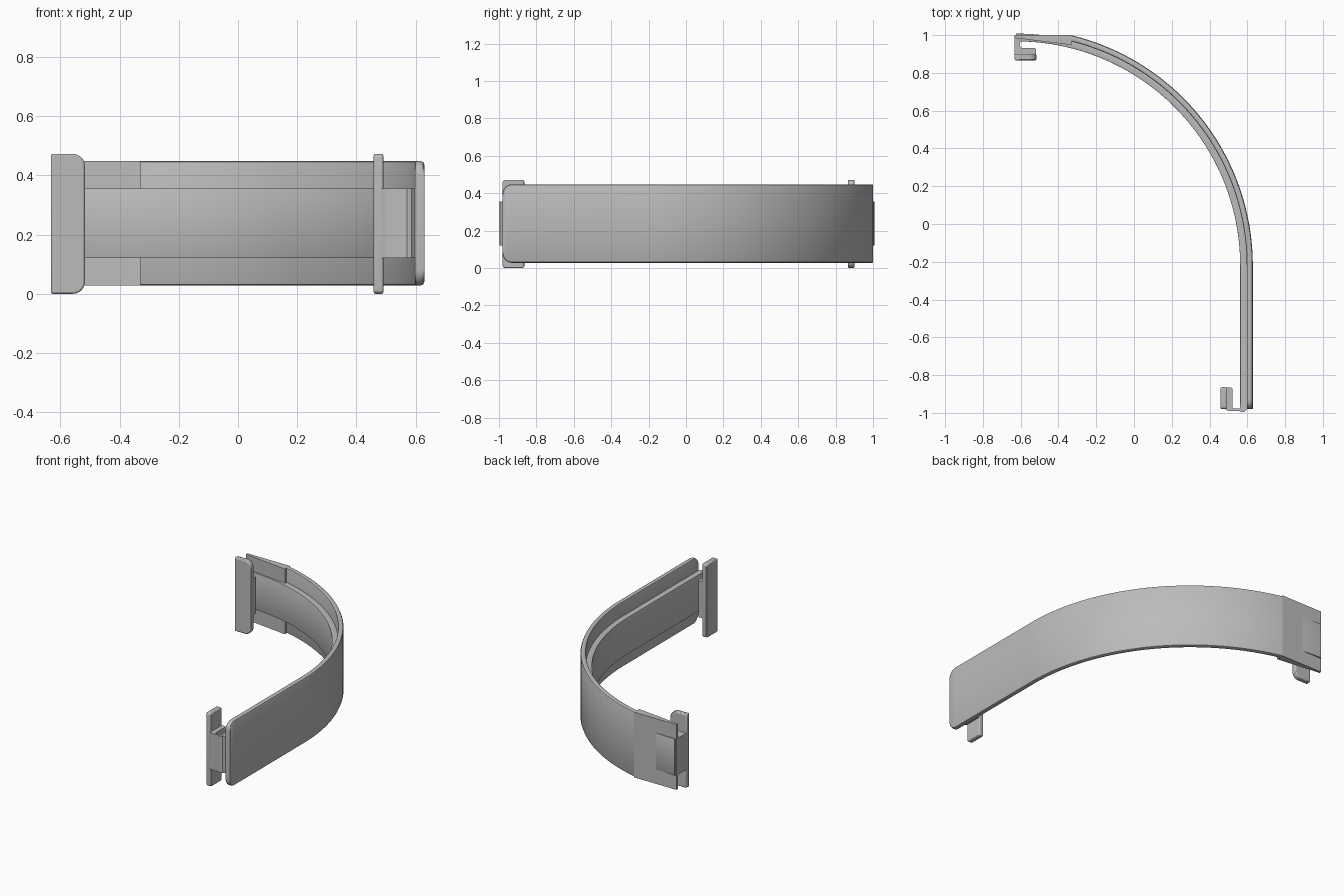
import bpy, bmesh
from math import sin, cos, pi, radians, sqrt

cube = bpy.data.objects.get("Cube")
if cube:
    bpy.data.objects.remove(cube, do_unlink=True)

GREY = (0.5, 0.5, 0.5, 1)
mat = bpy.data.materials.new("satin grey")
mat.use_nodes = True
mat.diffuse_color = GREY
mat.node_tree.nodes["Principled BSDF"].inputs["Base Color"].default_value = GREY

CX, CY = -0.625, -0.22      # centre of the bend
MID_Z = 0.238
RAIL_LOW, RAIL_HIGH = 0.12, 0.355


def finish(name, bm, bevel=0):
    bmesh.ops.recalc_face_normals(bm, faces=bm.faces)
    mesh = bpy.data.meshes.new(name)
    bm.to_mesh(mesh)
    bm.free()
    mesh.materials.append(mat)
    ob = bpy.data.objects.new(name, mesh)
    bpy.context.collection.objects.link(ob)
    if bevel:
        mod = ob.modifiers.new("soft edges", 'BEVEL')
        mod.width, mod.segments = bevel, 2
        mod.limit_method, mod.angle_limit = 'ANGLE', radians(40)
    bpy.ops.object.select_all(action='DESELECT')
    bpy.context.view_layer.objects.active = ob
    ob.select_set(True)
    bpy.ops.object.shade_smooth_by_angle(angle=radians(30))
    return ob


def sweep(name, r_in, r_out, half, end_y, end_deg, bevel_in, bevel_out, corner):
    """Strip along a straight run and a bend, with rounded free corners."""
    stations = []
    for i in range(9 if corner else 1):
        a = i / 8 * pi / 2
        stations.append((end_y + corner * (1 - cos(a)), 0, half - corner * (1 - sin(a))))
    steps = 48
    stations += [(CY, radians(end_deg) * i / steps, half) for i in range(steps + 1)]
    bm = bmesh.new()
    rings = []
    for y, a, h in stations:
        section = []
        for r, d in ((r_in, bevel_in), (r_out, bevel_out)):
            s = 1 if r == r_in else -1
            pair = [(r + s * d, h), (r + s * d * 0.3, h - d * 0.3), (r, h - d)]
            section += pair if s == 1 else pair[::-1]
        upper = section[:3]
        outer = section[3:]
        loop = upper + [(r, -z) for r, z in upper[::-1]]
        loop += [(r, -z) for r, z in outer[::-1]] + outer
        rings.append([bm.verts.new((CX + r * cos(a), y + r * sin(a), MID_Z + z))
                      for r, z in loop])
    n = len(rings[0])
    for p, q in zip(rings, rings[1:]):
        for i in range(n):
            bm.faces.new((p[i], p[(i + 1) % n], q[(i + 1) % n], q[i]))
    bm.faces.new(rings[0])
    bm.faces.new(rings[-1])
    return finish(name, bm)


def extrude(name, pts, z0, z1, bevel=0):
    """Plan outline raised between two heights."""
    bm = bmesh.new()
    face = bm.faces.new([bm.verts.new((x, y, z0)) for x, y in pts])
    new = bmesh.ops.extrude_face_region(bm, geom=[face])["geom"]
    bmesh.ops.translate(bm, vec=(0, 0, z1 - z0),
                        verts=[v for v in new if isinstance(v, bmesh.types.BMVert)])
    return finish(name, bm, bevel)


def bar(name, lo, hi, radius, is_corner, bevel):
    """Upright clip plate with chosen vertical-plane corners rounded."""
    bm = bmesh.new()
    bmesh.ops.create_cube(bm, size=1)
    for v in bm.verts:
        v.co = [(a + b) / 2 + c * (b - a) for a, b, c in zip(lo, hi, v.co)]
    edges = [e for e in bm.edges if is_corner((e.verts[0].co + e.verts[1].co) / 2, e)]
    bmesh.ops.bevel(bm, geom=edges, offset=radius, segments=6, profile=0.5, affect='EDGES')
    return finish(name, bm, bevel)


# Curved outer band and the raised rail along its inside
sweep("outer_band", 1.222, 1.254, 0.21, -0.98, 76.4, 0.008, 0.012, 0.05)
sweep("inner_rail", 1.187, 1.228, (RAIL_HIGH - RAIL_LOW) / 2, -0.98, 90, 0.002, 0.002, 0)

# Flat tapered end panel
extrude("end_panel", [(-0.632, 0.985), (-0.33, 0.948), (-0.33, 1.0), (-0.632, 1.0)],
        0.028, 0.448)

# Clip at the back end: hooked web and upright plate
extrude("back_clip_web",
        [(-0.632, 0.88), (-0.52, 0.88), (-0.52, 0.925), (-0.528, 0.933), (-0.595, 0.933),
         (-0.603, 0.941), (-0.603, 0.96), (-0.595, 0.968), (-0.56, 0.968), (-0.56, 0.985),
         (-0.632, 0.995)], RAIL_LOW, RAIL_HIGH)
bar("back_clip_plate", (-0.632, 0.866, 0), (-0.517, 0.9, 0.472), 0.04,
    lambda m, e: m.x > -0.52 and abs(e.verts[0].co.y - e.verts[1].co.y) > 0.01, 0.006)

# Clip at the front end: thin folded web and upright plate
extrude("front_clip_web",
        [(0.475, -0.865), (0.515, -0.865), (0.522, -0.872), (0.522, -0.978), (0.562, -0.978),
         (0.562, -0.95), (0.6, -0.95), (0.6, -0.978), (0.585, -0.994), (0.57, -0.997),
         (0.555, -0.99), (0.5, -0.99), (0.475, -0.975)], RAIL_LOW, RAIL_HIGH)
bar("front_clip_plate", (0.458, -0.98, 0), (0.491, -0.864, 0.472), 0.014,
    lambda m, e: abs(e.verts[0].co.x - e.verts[1].co.x) > 0.01, 0.006)
